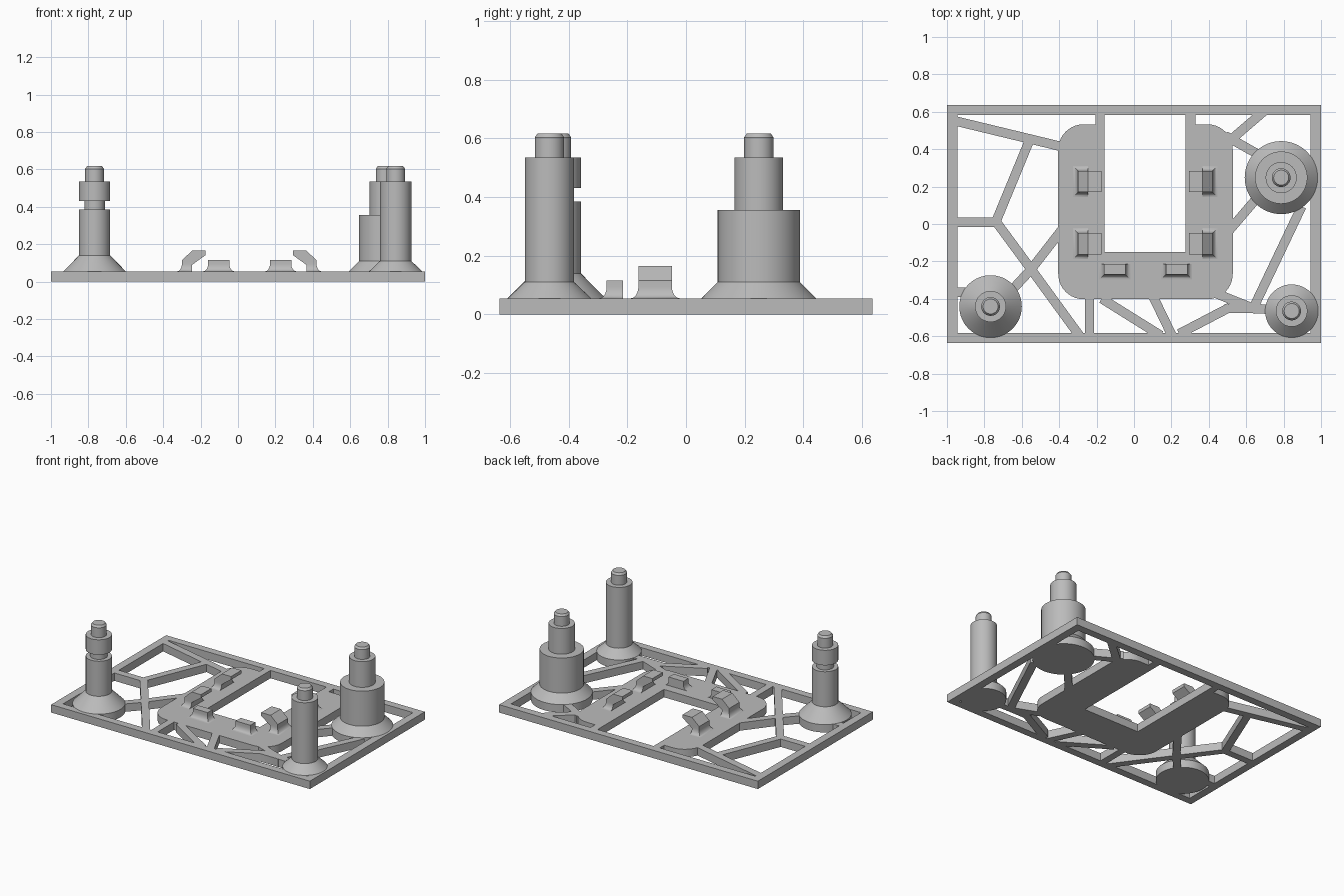
import bpy, bmesh, math
from mathutils import Matrix, Vector

if "Cube" in bpy.data.objects:
    bpy.data.objects.remove(bpy.data.objects["Cube"])

T = 0.055  # plate thickness
grey = bpy.data.materials.new("grey plastic")
grey.diffuse_color = (0.5, 0.5, 0.5, 1)
grey.use_nodes = True
grey.node_tree.nodes["Principled BSDF"].inputs["Base Color"].default_value = grey.diffuse_color


def finish(name, bm):
    bmesh.ops.recalc_face_normals(bm, faces=bm.faces)
    me = bpy.data.meshes.new(name)
    bm.to_mesh(me)
    bm.free()
    me.materials.append(grey)
    ob = bpy.data.objects.new(name, me)
    bpy.context.collection.objects.link(ob)
    return ob


def select(ob):
    bpy.ops.object.select_all(action='DESELECT')
    ob.select_set(True)
    bpy.context.view_layer.objects.active = ob


def smooth(ob):
    select(ob)
    bpy.ops.object.shade_smooth_by_angle(angle=math.radians(30))


def slab(name, pts):
    """Flat outline raised to the plate thickness."""
    bm = bmesh.new()
    f = bm.faces.new([bm.verts.new((x, y, 0)) for x, y in pts])
    up = bmesh.ops.extrude_face_region(bm, geom=[f])['geom']
    bmesh.ops.translate(bm, vec=(0, 0, T), verts=[v for v in up if isinstance(v, bmesh.types.BMVert)])
    return finish(name, bm)


def box(x0, x1, y0, y1):
    return [(x0, y0), (x1, y0), (x1, y1), (x0, y1)]


def strut(a, b, w=0.05, ext=0.015):
    a, b = Vector(a), Vector(b)
    d = (b - a).normalized()
    n = Vector((-d.y, d.x)) * w / 2
    a, b = a - d * ext, b + d * ext
    return [tuple(p) for p in (a - n, b - n, b + n, a + n)]


def arc(cx, cy, r, a0, a1, n):
    return [(cx + r * math.cos(math.radians(a0 + (a1 - a0) * i / n)),
             cy + r * math.sin(math.radians(a0 + (a1 - a0) * i / n))) for i in range(n + 1)]


# post centres, foot radius, and stepped profiles (radius, height)
pin = [(0.05, 0.535), (0.05, 0.603), (0.04, 0.617), (0, 0.617)]
posts = {
    "left_post": ((-0.767, -0.441), 0.167, [(0.083, 0.14), (0.083, 0.385), (0.055, 0.385), (0.055, 0.43),
                                            (0.083, 0.43), (0.083, 0.535)]),
    "right_front_post": ((0.843, -0.465), 0.142, [(0.084, 0.11), (0.084, 0.535)]),
    "right_rear_post": ((0.787, 0.248), 0.195, [(0.14, 0.11), (0.14, 0.355), (0.083, 0.355), (0.083, 0.535)]),
}

# U-shaped mounting plate with rounded corners
r = 0.135
u_plate = (arc(-0.405 + r, -0.402 + r, r, 180, 270, 10) + arc(0.528 - r, -0.402 + r, r, 270, 360, 10)
           + arc(0.528 - r, 0.533 - r, r, 0, 90, 10) + [(0.33, 0.533), (0.33, 0.6), (0.276, 0.6)]
           + [(0.276, -0.151), (-0.157, -0.151), (-0.157, 0.6), (-0.205, 0.6), (-0.205, 0.533)]
           + arc(-0.405 + r, 0.533 - r, r, 90, 180, 10))

# lattice struts by centre line
lines = [
    ((-0.96, 0.552), (-0.38, 0.412)), ((-0.566, 0.43), (-0.735, 0.02)), ((-0.96, 0.009), (-0.735, 0.009)),
    ((-0.735, 0.009), (-0.55, -0.242)), ((-0.55, -0.242), (-0.295, -0.592)), ((-0.55, -0.242), (-0.385, -0.03)),
    ((-0.55, -0.242), (-0.70, -0.405)), ((-0.97, -0.365), (-0.80, -0.365)), ((-0.238, -0.38), (-0.238, -0.595)),
    ((-0.16, -0.407), (0.13, -0.588)), ((0.108, -0.40), (0.20, -0.59)), ((0.255, -0.58), (0.50, -0.452)),
    ((0.50, -0.452), (0.64, -0.452)), ((0.46, -0.38), (0.64, -0.452)), ((0.64, -0.452), (0.84, -0.462)),
    ((0.64, -0.445), (0.89, 0.08)), ((0.50, -0.045), (0.68, 0.165)), ((0.50, 0.435), (0.68, 0.59)),
    ((0.50, 0.465), (0.70, 0.352)),
]

# base plate: frame, U plate, struts and post feet fused together
plate = slab("lattice_base_plate", box(-1, 1, -0.635, 0.635))


def fuse(pts, op='UNION'):
    part = slab("helper", pts)
    if op == 'DIFFERENCE':
        part.scale.z, part.location.z = 3, -T
    m = plate.modifiers.new("fuse", 'BOOLEAN')
    m.operation, m.solver, m.object = op, 'EXACT', part
    select(plate)
    bpy.ops.object.modifier_apply(modifier=m.name)
    bpy.data.objects.remove(part)


fuse(box(-0.945, 0.945, -0.582, 0.582), 'DIFFERENCE')
fuse(u_plate)
for a, b in lines:
    fuse(strut(a, b))
for (cx, cy), rad, _ in posts.values():
    fuse(arc(cx, cy, rad, 0, 360, 64)[:-1])
smooth(plate)

# turned posts with conical feet and pins
for name, ((cx, cy), rad, steps) in posts.items():
    bm = bmesh.new()
    prof = [(0, T - 0.005), (rad - 0.001, T - 0.005), (rad, T)] + steps + pin
    vs = [bm.verts.new((x, 0, z)) for x, z in prof]
    es = [bm.edges.new(p) for p in zip(vs, vs[1:])]
    bmesh.ops.spin(bm, geom=vs + es, cent=(0, 0, 0), axis=(0, 0, 1), angle=2 * math.pi, steps=64)
    bmesh.ops.remove_doubles(bm, verts=bm.verts, dist=1e-5)
    bmesh.ops.translate(bm, vec=(cx, cy, 0), verts=bm.verts)
    smooth(finish(name, bm))


def clip(name, x, y, turn, hook):
    """Upright tab at its inner face; local +x points outward, with a curved fillet on three sides."""
    bm = bmesh.new()
    w, d, h, fl, fh = 0.057, 0.055, 0.115, 0.026, 0.04
    rings = [(fl * (1 - math.sin(t)), T + fh * (1 - math.cos(t)))
             for t in (i * math.pi / 12 for i in range(7))] + [(0, h)]
    loops = [[bm.verts.new(p) for p in ((0, -w - f, z), (d + f, -w - f, z), (d + f, w + f, z), (0, w + f, z))]
             for f, z in rings]
    for lo, hi in zip(loops, loops[1:]):
        for i in range(4):
            j = (i + 1) % 4
            bm.faces.new((lo[i], lo[j], hi[j], hi[i]))
    bm.faces.new(loops[0][::-1])
    if hook:
        # sloped head reaching inward over the opening
        head = [(d, h), (0, 0.165), (-0.072, 0.165), (-0.072, 0.142), (0, 0.09)]
        a, b = ([bm.verts.new((px, s * w, pz)) for px, pz in head] for s in (-1, 1))
        bm.faces.new(a)
        bm.faces.new(b[::-1])
        for i in range(5):
            j = (i + 1) % 5
            bm.faces.new((a[i], a[j], b[j], b[i]))
    else:
        bm.faces.new(loops[-1])
    bm.transform(Matrix.Translation((x, y, 0)) @ Matrix.Rotation(turn, 4, 'Z'))
    smooth(finish(name, bm))


# hooked side clips and plain front stops
for row, y in (("rear", 0.227), ("front", -0.105)):
    clip("left_" + row + "_clip", -0.245, y, math.pi, True)
    clip("right_" + row + "_clip", 0.365, y, 0, True)
for side, x in (("left", -0.103), ("right", 0.228)):
    clip(side + "_front_stop", x, -0.215, -math.pi / 2, False)
